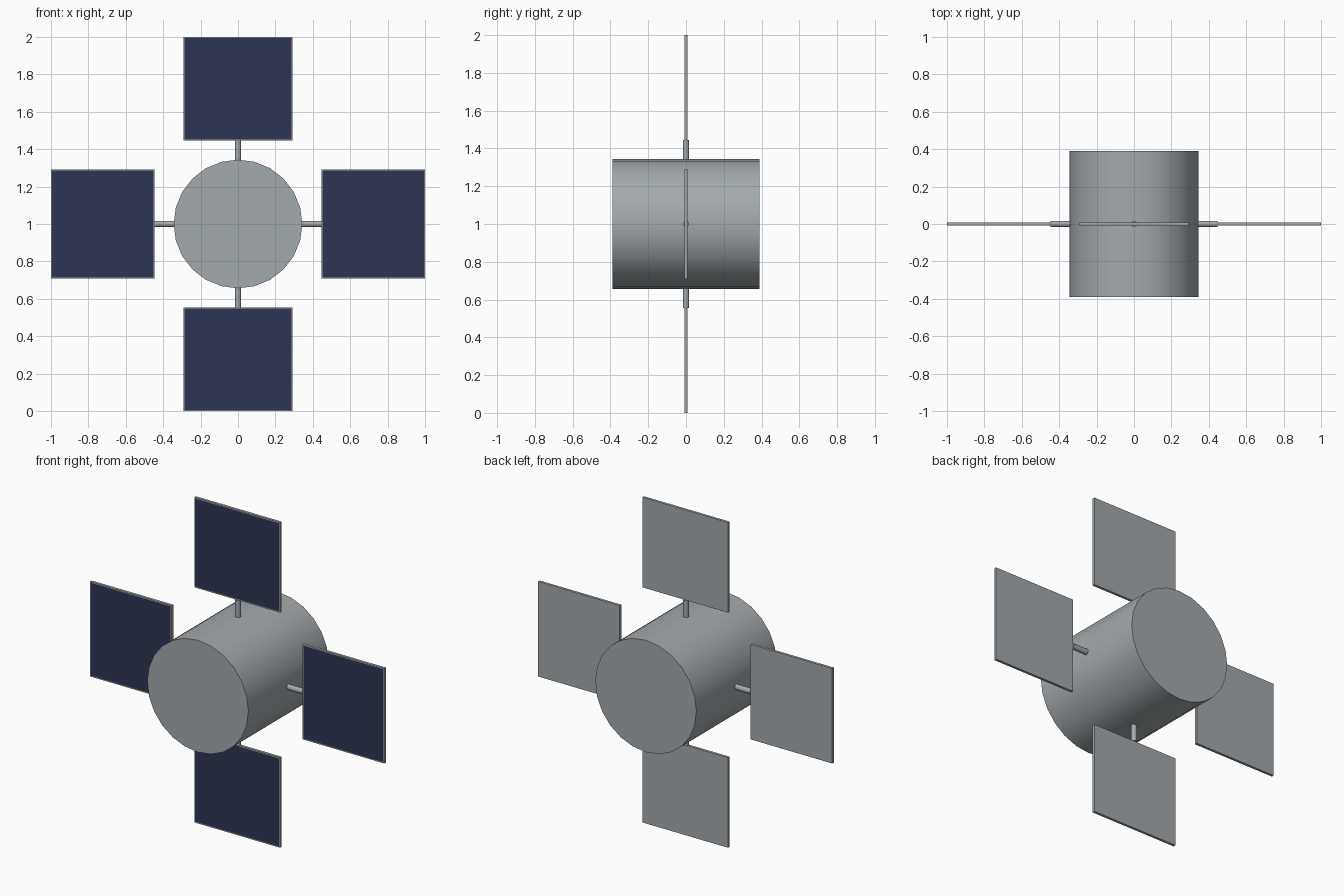
import bpy
import bmesh
from math import pi
from mathutils import Matrix, Vector

cube = bpy.data.objects.get("Cube")
if cube:
    bpy.data.objects.remove(cube)


def material(name, rgb):
    mat = bpy.data.materials.new(name)
    mat.use_nodes = True
    color = (*rgb, 1)
    mat.diffuse_color = color
    mat.node_tree.nodes["Principled BSDF"].inputs["Base Color"].default_value = color
    return mat


grey = material("satin_grey", (0.37, 0.40, 0.42))
navy = material("navy_cells", (0.027, 0.035, 0.083))
CENTER = Vector((0, 0, 1))


def make_object(name, bm, mats, smooth=False):
    mesh = bpy.data.meshes.new(name)
    bm.to_mesh(mesh)
    bm.free()
    for mat in mats:
        mesh.materials.append(mat)
    obj = bpy.data.objects.new(name, mesh)
    bpy.context.collection.objects.link(obj)
    if smooth:
        bpy.ops.object.select_all(action="DESELECT")
        obj.select_set(True)
        bpy.context.view_layer.objects.active = obj
        bpy.ops.object.shade_smooth_by_angle(angle=pi / 5)
    return obj


def cylinder(name, sides, radius, length, matrix):
    bm = bmesh.new()
    bmesh.ops.create_cone(bm, cap_ends=True, segments=sides, radius1=radius,
                          radius2=radius, depth=length, matrix=matrix)
    return make_object(name, bm, [grey], smooth=True)


def panel(name, turn):
    # Thin plate whose front face is inset and coloured as cells
    bm = bmesh.new()
    bmesh.ops.create_cube(bm, size=1, matrix=Matrix.Translation((0, 0, 0.723))
                          @ Matrix.Diagonal((0.584, 0.016, 0.554, 1)))
    bm.normal_update()
    front = [f for f in bm.faces if f.normal.y < -0.9]
    bmesh.ops.inset_region(bm, faces=front, thickness=0.009)
    front[0].material_index = 1
    bm.transform(Matrix.Translation(CENTER) @ turn)
    return make_object(name, bm, [grey, navy])


# Drum body lying front to back
cylinder("body", 24, 0.344, 0.78,
         Matrix.Translation(CENTER) @ Matrix.Rotation(pi / 2, 4, "X"))

# Four arms, each carrying a panel
for i, side in enumerate(("top", "left", "bottom", "right")):
    turn = Matrix.Rotation(i * pi / 2, 4, "Y")
    cylinder(side + "_arm", 12, 0.017, 0.15,
             Matrix.Translation(CENTER) @ turn @ Matrix.Translation((0, 0, 0.371)))
    panel(side + "_panel", turn)
